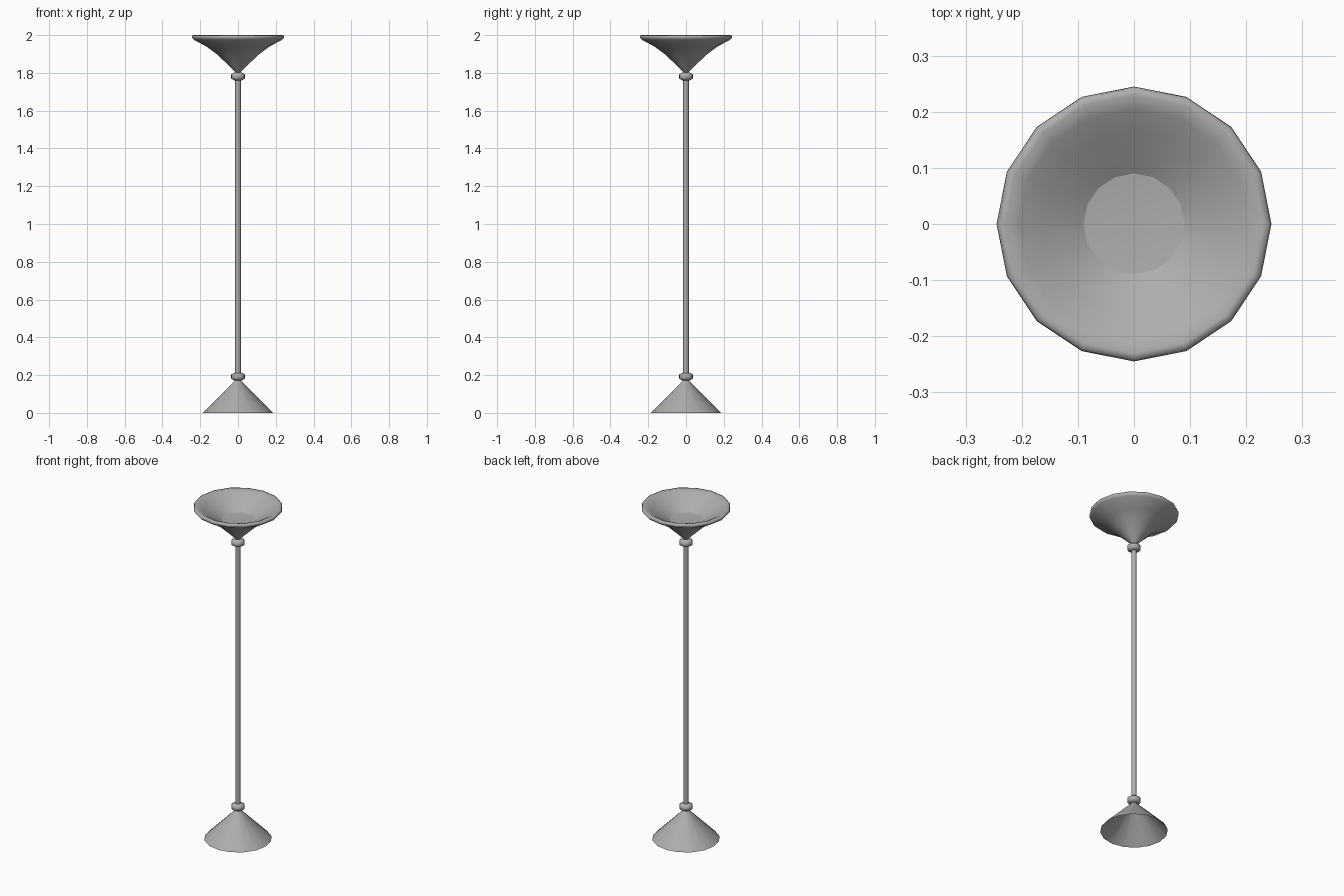
import bpy, bmesh, math

if "Cube" in bpy.data.objects:
    bpy.data.objects.remove(bpy.data.objects["Cube"])

grey = bpy.data.materials.new("dark_grey")
grey.diffuse_color = (0.42, 0.42, 0.42, 1)
grey.use_nodes = True
grey.node_tree.nodes["Principled BSDF"].inputs["Base Color"].default_value = grey.diffuse_color

def lathe(name, profile, sides=16, angle=40):
    """Revolve (radius, z) points around z; radius 0 makes a pole point."""
    bm = bmesh.new()
    rings = []
    for r, z in profile:
        if r == 0:
            rings.append([bm.verts.new((0, 0, z))] * sides)
        else:
            rings.append([bm.verts.new((r * math.cos(2 * math.pi * i / sides),
                                        r * math.sin(2 * math.pi * i / sides), z))
                          for i in range(sides)])
    for a, b in zip(rings, rings[1:]):
        for i in range(sides):
            j = (i + 1) % sides
            bm.faces.new(list(dict.fromkeys((a[i], a[j], b[j], b[i]))))
    mesh = bpy.data.meshes.new(name)
    bm.to_mesh(mesh)
    bm.free()
    mesh.materials.append(grey)
    ob = bpy.data.objects.new(name, mesh)
    bpy.context.collection.objects.link(ob)
    bpy.ops.object.select_all(action='DESELECT')
    ob.select_set(True)
    bpy.context.view_layer.objects.active = ob
    bpy.ops.object.shade_smooth_by_angle(angle=math.radians(angle))
    return ob

# Hollow conical foot
lathe("base", [(0.185, 0.0), (0.010, 0.176)])

# Pole
lathe("pole", [(0.015, 0.17), (0.015, 1.80)])

# Collars at both ends of the pole
for name, z in (("lower_collar", 0.192), ("upper_collar", 1.781)):
    lathe(name, [(0.0, z - 0.02), (0.022, z - 0.02), (0.036, z - 0.011),
                 (0.036, z + 0.011), (0.022, z + 0.02), (0.0, z + 0.02)], angle=60)

# Flared bowl shade: outer skin, rounded lip and inner skin
lathe("shade", [(0.008, 1.798), (0.055, 1.845), (0.11, 1.897), (0.165, 1.938),
                (0.235, 1.976), (0.245, 1.988), (0.242, 1.998), (0.23, 2.0),
                (0.205, 1.989), (0.165, 1.964), (0.12, 1.937), (0.09, 1.918)],
      angle=75)

# Shallow dished floor inside the shade
lathe("shade_floor", [(0.09, 1.918), (0.0, 1.910)])
